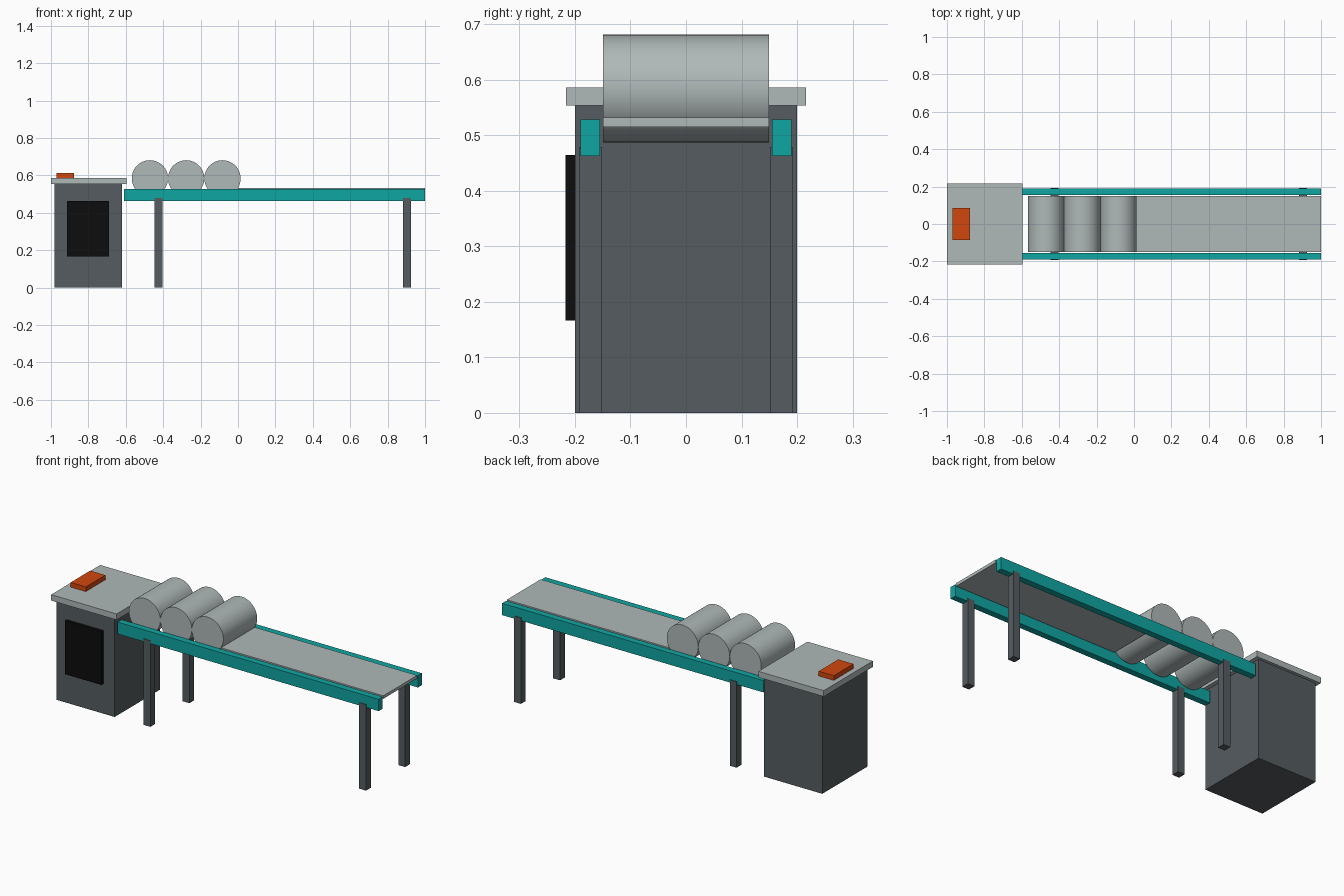
import bpy
import math

default = bpy.data.objects.get("Cube")
if default:
    bpy.data.objects.remove(default, do_unlink=True)


def material(name, rgb):
    mat = bpy.data.materials.new(name)
    mat.use_nodes = True
    color = (*rgb, 1.0)
    mat.diffuse_color = color
    mat.node_tree.nodes["Principled BSDF"].inputs["Base Color"].default_value = color
    return mat


light_grey = material("light grey", (0.43, 0.48, 0.48))
dark_grey = material("dark grey", (0.09, 0.107, 0.115))
teal = material("teal", (0.005, 0.38, 0.365))
orange = material("orange", (0.64, 0.063, 0.004))
black = material("black", (0.004, 0.004, 0.004))


def box(name, x, y, z, mat):
    """Box from (min, max) ranges along each axis."""
    ranges = (x, y, z)
    bpy.ops.mesh.primitive_cube_add(size=1, location=[(a + b) / 2 for a, b in ranges])
    obj = bpy.context.object
    obj.name = name
    obj.scale = [b - a for a, b in ranges]
    bpy.ops.object.transform_apply(location=False, rotation=False, scale=True)
    obj.data.materials.append(mat)
    return obj


# Control cabinet with lid, front panel and button
box("cabinet", (-0.98, -0.62), (-0.2, 0.2), (0, 0.553), dark_grey)
box("cabinet_lid", (-1, -0.597), (-0.216, 0.216), (0.553, 0.586), light_grey)
box("front_panel", (-0.915, -0.69), (-0.217, -0.2), (0.166, 0.464), black)
box("button", (-0.971, -0.878), (-0.086, 0.086), (0.586, 0.612), orange)

# Conveyor belt
box("belt", (0, 1), (-0.149, 0.149), (0.515, 0.532), light_grey)

# Side rails and legs, mirrored front to back
for side, label in ((-1, "front"), (1, "back")):
    rail_y = sorted((side * 0.155, side * 0.19))
    leg_y = sorted((side * 0.151, side * 0.193))
    box(label + "_rail", (-0.61, 1), rail_y, (0.462, 0.528), teal)
    for x, end in ((-0.426, "right"), (0.903, "left")):
        box(f"{label}_{end}_leg", (x - 0.021, x + 0.021), leg_y, (0, 0.479), dark_grey)

# Row of rollers
for i in range(3):
    bpy.ops.mesh.primitive_cylinder_add(
        vertices=48, radius=0.097, depth=0.298,
        location=(-0.471 + i * 0.194, 0, 0.584), rotation=(math.pi / 2, 0, 0))
    roller = bpy.context.object
    roller.name = f"roller_{i + 1}"
    roller.data.materials.append(light_grey)
    bpy.ops.object.shade_smooth_by_angle(angle=math.radians(30))
